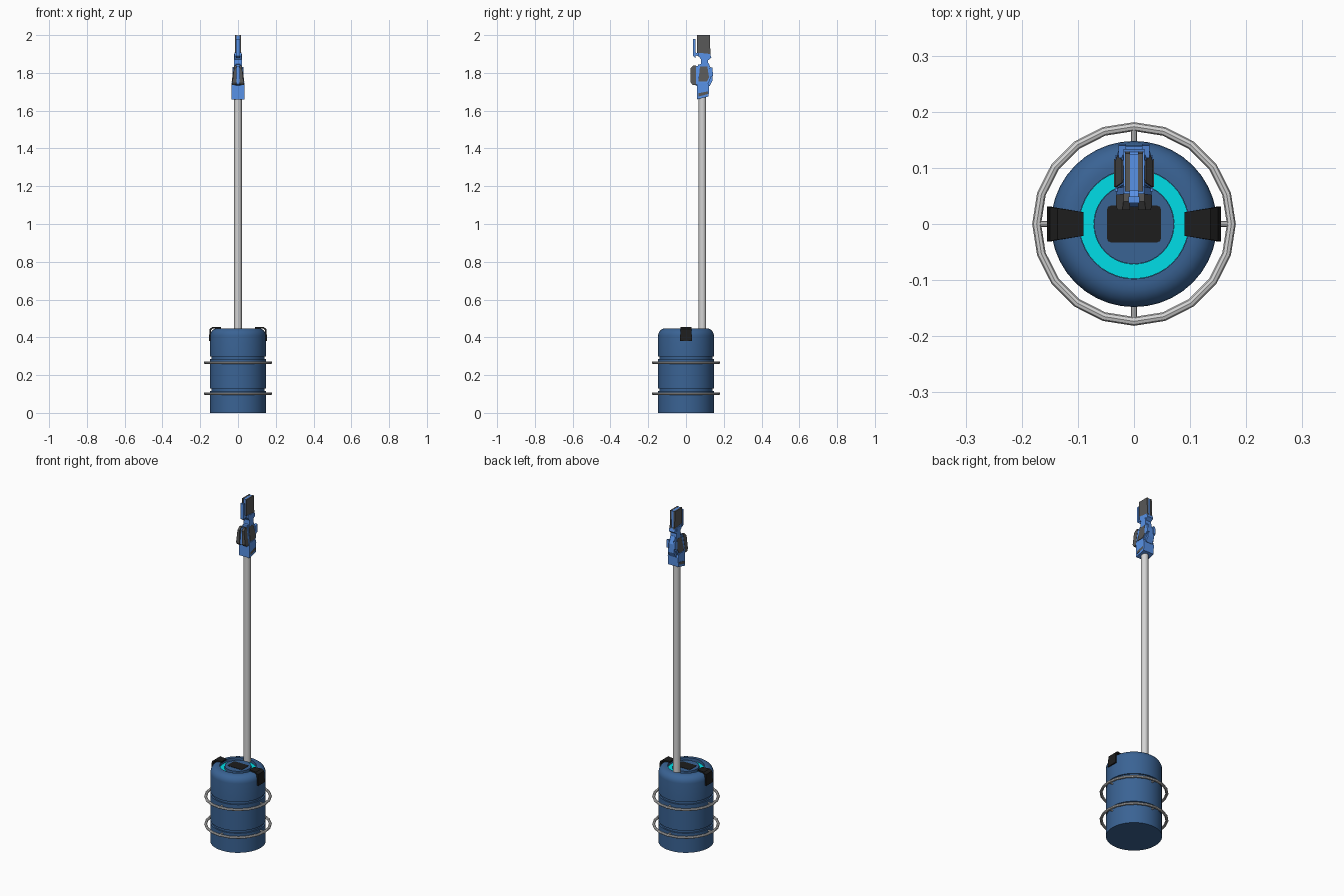
import bpy, bmesh, math
from mathutils import Matrix, Vector as V

if "Cube" in bpy.data.objects:
    bpy.data.objects.remove(bpy.data.objects["Cube"])


def material(name, rgb):
    m = bpy.data.materials.new(name)
    lin = [((c / 255 + 0.055) / 1.055) ** 2.4 if c > 10 else c / 255 / 12.92 for c in rgb]
    m.diffuse_color = (*lin, 1)
    m.use_nodes = True
    m.node_tree.nodes["Principled BSDF"].inputs["Base Color"].default_value = m.diffuse_color
    return m


TANK = material("tank blue", (58, 99, 148))
CYAN = material("cyan", (0, 222, 232))
BLACK = material("black", (29, 29, 29))
STEEL = material("steel grey", (212, 212, 212))
BRIGHT = material("bright blue", (91, 150, 237))
GREY = material("dark grey", (88, 88, 88))


def finish(bm, name, mat, smooth=False):
    bmesh.ops.recalc_face_normals(bm, faces=bm.faces)
    me = bpy.data.meshes.new(name)
    bm.to_mesh(me)
    bm.free()
    me.materials.append(mat)
    ob = bpy.data.objects.new(name, me)
    bpy.context.collection.objects.link(ob)
    if smooth:
        bpy.ops.object.select_all(action='DESELECT')
        ob.select_set(True)
        bpy.context.view_layer.objects.active = ob
        bpy.ops.object.shade_smooth_by_angle(angle=math.radians(35))
    return ob


def lathe(name, profile, mat, segs=40, closed=False):
    """Spin (radius, z) points around z; zero radii become poles."""
    bm = bmesh.new()
    pts = [bm.verts.new((r, 0, z)) for r, z in profile]
    pairs = list(zip(pts, pts[1:])) + ([(pts[-1], pts[0])] if closed else [])
    edges = [bm.edges.new(p) for p in pairs]
    bmesh.ops.spin(bm, geom=pts + edges, cent=(0, 0, 0), axis=(0, 0, 1),
                   angle=2 * math.pi, steps=segs)
    bmesh.ops.remove_doubles(bm, verts=bm.verts, dist=1e-5)
    return finish(bm, name, mat, True)


def rod(name, start, end, radius, mat, segs=16):
    bm = bmesh.new()
    axis = end - start
    rot = axis.to_track_quat('Z', 'Y').to_matrix().to_4x4()
    bmesh.ops.create_cone(bm, cap_ends=True, segments=segs, radius1=radius, radius2=radius,
                          depth=axis.length, matrix=Matrix.Translation((start + end) / 2) @ rot)
    return finish(bm, name, mat, True)


def plate(name, outline, x0, x1, mat, top_x=None):
    """Extrude a (y, z) outline from x0 to x1; top_x changes the width with height."""
    bm = bmesh.new()
    zs = [z for _, z in outline]
    lo, hi = min(zs), max(zs)
    sides = []
    for i, x in enumerate((x0, x1)):
        row = []
        for y, z in outline:
            t = (z - lo) / (hi - lo)
            row.append(bm.verts.new((x if top_x is None else x + (top_x[i] - x) * t, y, z)))
        sides.append(row)
    a, b = sides
    bm.faces.new(a)
    bm.faces.new(b[::-1])
    for i in range(len(a)):
        j = (i + 1) % len(a)
        bm.faces.new((a[i], b[i], b[j], a[j]))
    return finish(bm, name, mat)


# Tank with two grooves, rounded shoulder and a deep channel in the lid
shoulder = [(0.108 + 0.04 * math.cos(a), 0.408 + 0.04 * math.sin(a))
            for a in (math.radians(15 * i) for i in range(7))]
lathe("tank", [(0, 0), (0.148, 0), (0.148, 0.115), (0.140, 0.115), (0.140, 0.130),
               (0.148, 0.130), (0.148, 0.284), (0.140, 0.284), (0.140, 0.299), (0.148, 0.299)]
      + shoulder + [(0.098, 0.448), (0.098, 0.428), (0.071, 0.428), (0.071, 0.446), (0, 0.446)], TANK)
lathe("lid_band", [(0.0715, 0.427), (0.0975, 0.427), (0.0975, 0.431), (0.0715, 0.431)], CYAN, closed=True)

# Dark pad on the lid
bm = bmesh.new()
bmesh.ops.create_cube(bm, size=1, matrix=Matrix.Translation((0, 0, 0.4455)) @ Matrix.Diagonal((0.097, 0.066, 0.005, 1)))
bmesh.ops.bevel(bm, geom=[e for e in bm.edges if abs(e.verts[0].co.z - e.verts[1].co.z) > 0.003],
                offset=0.008, segments=2, profile=0.5, affect='EDGES')
finish(bm, "lid_pad", BLACK)

# Hoops with four stand-offs each
for n, z in (("lower", 0.102), ("upper", 0.266)):
    tube = [(0.1735 + 0.008 * math.cos(math.pi * i / 4), z + 0.007 * math.sin(math.pi * i / 4)) for i in range(8)]
    lathe(n + "_hoop", tube, STEEL, 20, True)
    for k in range(4):
        d = V((math.cos(k * math.pi / 2), math.sin(k * math.pi / 2), 0))
        up = V((0, 0, z))
        rod(n + "_hoop_standoff", d * 0.14 + up, d * 0.172 + up, 0.005, STEEL, 8)

# Thin straps folded over the shoulder, widening outward
rows = [((0.09, 0.455), (0.09, 0.447), 0.021), ((0.136, 0.455), (0.132, 0.447), 0.028),
        ((0.150, 0.444), (0.143, 0.438), 0.030), ((0.155, 0.380), (0.147, 0.380), 0.031)]
for s, n in ((1, "right"), (-1, "left")):
    bm = bmesh.new()
    loops = []
    for o, i, w in rows:
        loops.append([bm.verts.new((s * p[0], y, p[1])) for p, y in ((o, -w), (o, w), (i, w), (i, -w))])
    for a, b in zip(loops, loops[1:]):
        for i in range(4):
            j = (i + 1) % 4
            bm.faces.new((a[i], a[j], b[j], b[i]))
    bm.faces.new(loops[0])
    bm.faces.new(loops[-1])
    finish(bm, n + "_strap", BLACK)

# Long pole standing at the back of the lid
rod("pole", V((0, 0.087, 0.44)), V((0, 0.087, 1.70)), 0.020, STEEL, 16)

# Tool head: slanted socket, tapered body and front lobe
plate("head_socket", [(0.058, 1.66), (0.12, 1.675), (0.122, 1.73), (0.115, 1.75), (0.058, 1.75)],
      -0.034, 0.034, BRIGHT)
plate("head_core", [(0.055, 1.73), (0.125, 1.73), (0.14, 1.76), (0.138, 1.81), (0.12, 1.85), (0.065, 1.845)],
      -0.022, 0.022, BRIGHT, (-0.014, 0.014))
plate("front_lobe_core", [(0.03, 1.74), (0.065, 1.73), (0.068, 1.83), (0.04, 1.835)], -0.012, 0.012, BRIGHT)
for s, n in ((1, "right"), (-1, "left")):
    # Blue shell with a grey side panel
    plate(n + "_head_shell", [(0.062, 1.735), (0.114, 1.735), (0.130, 1.77), (0.122, 1.835), (0.07, 1.84)],
          s * 0.012, s * 0.033, BRIGHT, (s * 0.01, s * 0.019))
    plate(n + "_side_panel", [(0.066, 1.755), (0.112, 1.755), (0.122, 1.775), (0.113, 1.835), (0.074, 1.835)],
          s * 0.026, s * 0.0335, GREY, (s * 0.014, s * 0.021))
    # Front lobe, grey ahead and blue behind
    plate(n + "_front_lobe", [(0.025, 1.75), (0.035, 1.735), (0.052, 1.735), (0.054, 1.84), (0.04, 1.84), (0.025, 1.825)],
          s * 0.009, s * 0.032, GREY, (s * 0.007, s * 0.019))
    plate(n + "_lobe_back", [(0.052, 1.738), (0.064, 1.738), (0.066, 1.836), (0.054, 1.836)],
          s * 0.009, s * 0.031, BRIGHT, (s * 0.007, s * 0.018))
    plate(n + "_socket_inset", [(0.066, 1.675), (0.116, 1.688), (0.116, 1.702), (0.066, 1.692)],
          s * 0.033, s * 0.0355, GREY)
    plate(n + "_rear_fin", [(0.118, 1.77), (0.143, 1.785), (0.14, 1.83), (0.118, 1.825)],
          s * 0.014, s * 0.028, BRIGHT)
    # Grey cheeks of the upper block
    plate(n + "_upper_cheek", [(0.058, 1.905), (0.085, 1.905), (0.13, 1.882), (0.126, 2.0), (0.058, 2.0)],
          s * 0.007, s * 0.016, GREY)

# Neck, collar, upper block centre and thin front blade
plate("neck", [(0.078, 1.83), (0.12, 1.83), (0.113, 1.90), (0.08, 1.90)], -0.020, 0.020, BRIGHT)
plate("collar", [(0.066, 1.89), (0.08, 1.87), (0.115, 1.865), (0.134, 1.88), (0.128, 1.90), (0.066, 1.907)],
      -0.019, 0.019, BRIGHT)
plate("upper_centre", [(0.060, 1.90), (0.124, 1.90), (0.124, 1.999), (0.060, 1.999)], -0.008, 0.008, BRIGHT)
plate("front_blade", [(0.037, 1.89), (0.049, 1.88), (0.049, 1.98), (0.037, 1.98)], -0.010, 0.010, BRIGHT)
plate("blade_link", [(0.045, 1.895), (0.07, 1.885), (0.07, 1.90), (0.045, 1.91)], -0.008, 0.008, BRIGHT)
